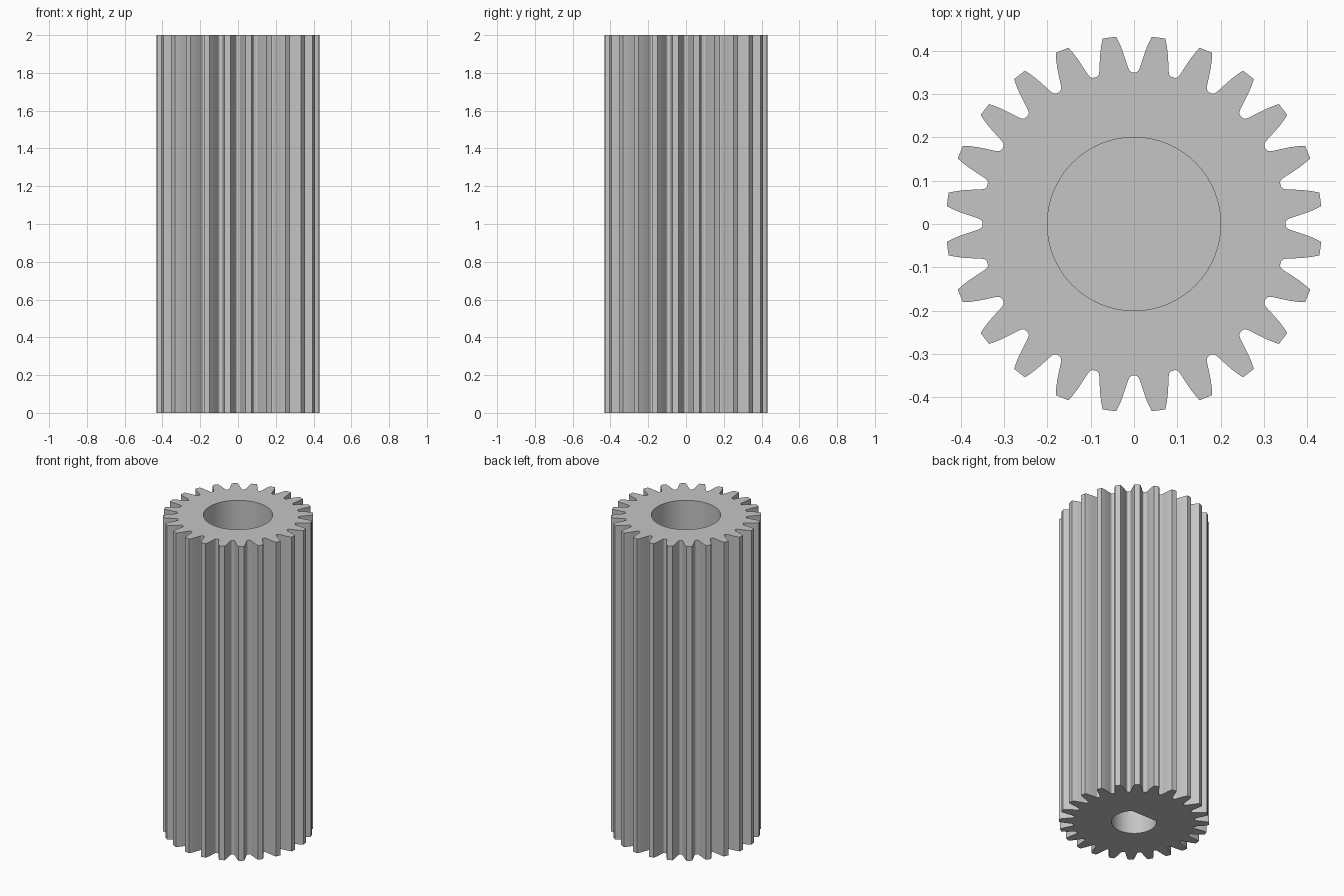
import bpy
import bmesh
from math import cos, sin, pi, radians, hypot, atan2

cube = bpy.data.objects.get("Cube")
if cube:
    bpy.data.objects.remove(cube, do_unlink=True)

TEETH = 24
HEIGHT = 2.0
BORE_RADIUS, BORE_DEPTH = 0.2, 0.5
SHAFT_RADIUS, SHAFT_DEPTH = 0.13, 0.5

grey = bpy.data.materials.new("plain grey")
grey.use_nodes = True
colour = (0.56, 0.56, 0.56, 1)
grey.diffuse_color = colour
grey.node_tree.nodes["Principled BSDF"].inputs["Base Color"].default_value = colour


def prism(name, outline, bottom, top):
    """Extrude a flat outline straight up."""
    bm = bmesh.new()
    face = bm.faces.new([bm.verts.new((x, y, bottom)) for x, y in outline])
    extruded = bmesh.ops.extrude_face_region(bm, geom=[face], use_keep_orig=True)
    verts = [v for v in extruded["geom"] if isinstance(v, bmesh.types.BMVert)]
    bmesh.ops.translate(bm, verts=verts, vec=(0, 0, top - bottom))
    bmesh.ops.recalc_face_normals(bm, faces=bm.faces)
    mesh = bpy.data.meshes.new(name)
    bm.to_mesh(mesh)
    bm.free()
    mesh.materials.append(grey)
    obj = bpy.data.objects.new(name, mesh)
    bpy.context.collection.objects.link(obj)
    return obj


def arc(radius, start, end, steps):
    return [(radius * cos(start + (end - start) * i / steps),
             radius * sin(start + (end - start) * i / steps)) for i in range(steps + 1)]


# Half of one gap between teeth: distance outward, distance from the gap's middle
flank = [(0.350, 0.005), (0.353, 0.010), (0.360, 0.0135), (0.376, 0.0185),
         (0.400, 0.0265), (0.418, 0.0340), (0.432, 0.0410)]
gap = [(x, -y) for x, y in reversed(flank)] + flank

# Repeat the gap around the axis to draw the whole toothed outline
outline = []
for i in range(TEETH):
    turn = 2 * pi * i / TEETH
    for x, y in gap:
        r, a = hypot(x, y), atan2(y, x) + turn
        outline.append((r * cos(a), r * sin(a)))
gear = prism("toothed_pinion", outline, 0, HEIGHT)

# Round bore in the top, D-shaped shaft hole in the bottom with its flat at the back
bore = prism("bore_cutter", arc(BORE_RADIUS, 0, 2 * pi, 64)[:-1],
             HEIGHT - BORE_DEPTH, HEIGHT + 0.1)
shaft = prism("shaft_cutter", arc(SHAFT_RADIUS, radians(135), radians(405), 48),
              -0.1, SHAFT_DEPTH)

bpy.ops.object.select_all(action="DESELECT")
bpy.context.view_layer.objects.active = gear
gear.select_set(True)
for cutter in (bore, shaft):
    cutter.hide_render = True
    cut = gear.modifiers.new("cut", "BOOLEAN")
    cut.operation = "DIFFERENCE"
    cut.solver = "EXACT"
    cut.object = cutter
    bpy.ops.object.modifier_apply(modifier=cut.name)
    bpy.data.objects.remove(cutter, do_unlink=True)
bpy.ops.object.shade_smooth_by_angle(angle=radians(7))
